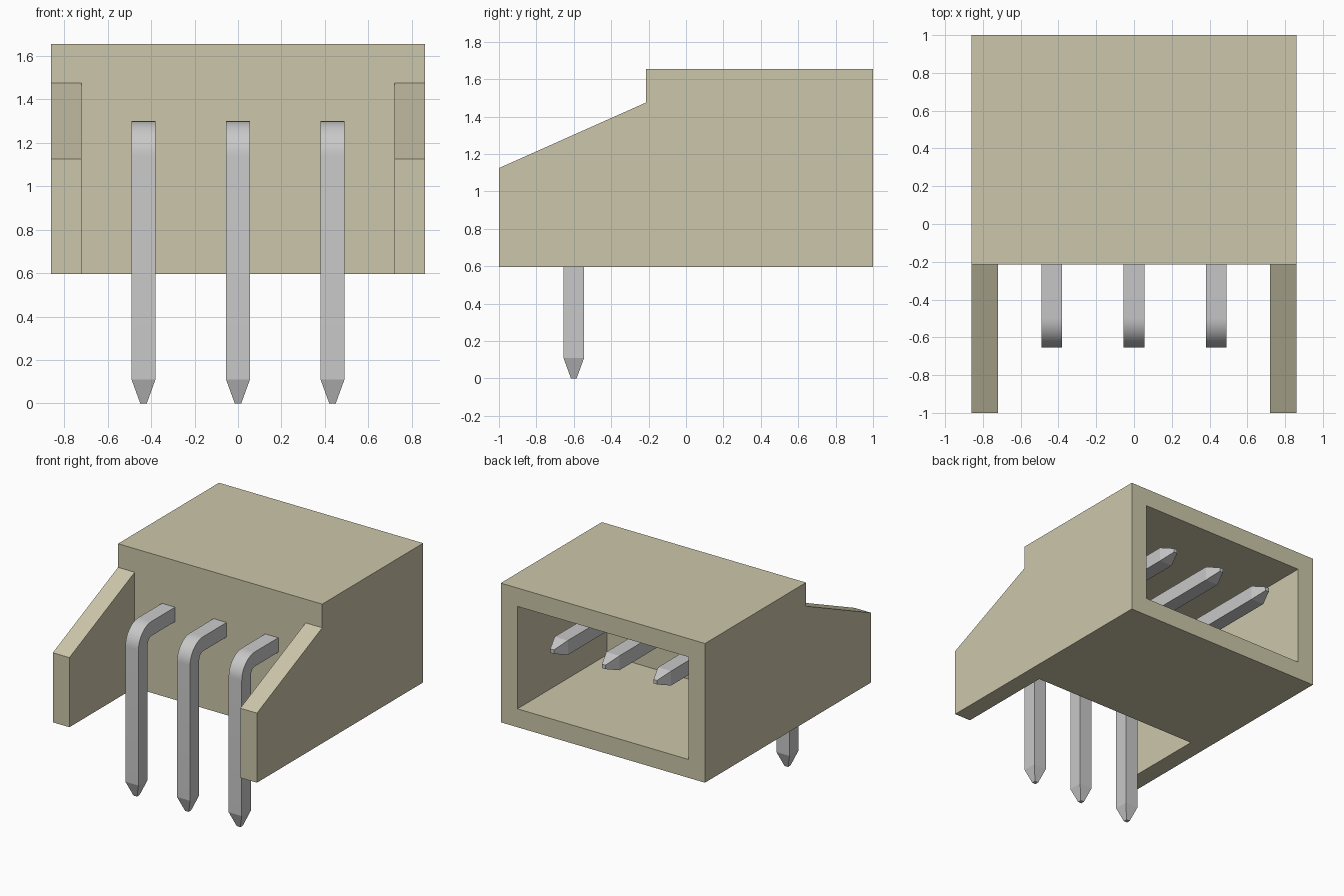
import bpy, bmesh, math
from mathutils import Vector

if "Cube" in bpy.data.objects:
    bpy.data.objects.remove(bpy.data.objects["Cube"], do_unlink=True)


def material(name, rgb):
    m = bpy.data.materials.new(name)
    m.use_nodes = True
    m.diffuse_color = (*rgb, 1)
    bsdf = m.node_tree.nodes["Principled BSDF"]
    bsdf.inputs["Base Color"].default_value = (*rgb, 1)
    bsdf.inputs["Roughness"].default_value = 0.6
    return m


def finish(bm, name, mat):
    bmesh.ops.recalc_face_normals(bm, faces=bm.faces[:])
    me = bpy.data.meshes.new(name)
    bm.to_mesh(me)
    bm.free()
    me.materials.append(mat)
    ob = bpy.data.objects.new(name, me)
    bpy.context.collection.objects.link(ob)
    return ob


beige = material("beige plastic", (0.60, 0.565, 0.40))
metal = material("grey metal", (0.58, 0.58, 0.585))

# Main dimensions
HALF_X, INNER_X, WALL = 0.86, 0.72, 0.14
FRONT, BACK, BOTTOM, TOP = -0.215, 1.0, 0.595, 1.655
ARM_TOP, ARM_LOW = 1.475, 1.125

# Housing block, sliced so the arms can be pulled out of its front
bm = bmesh.new()
bmesh.ops.create_cube(bm, size=1)
for v in bm.verts:
    v.co = Vector((v.co.x * 2 * HALF_X,
                   BACK if v.co.y > 0 else FRONT,
                   TOP if v.co.z > 0 else BOTTOM))
for co, no in (((INNER_X, 0, 0), (1, 0, 0)), ((-INNER_X, 0, 0), (1, 0, 0)),
               ((0, 0, ARM_TOP), (0, 0, 1))):
    bmesh.ops.bisect_plane(bm, geom=bm.verts[:] + bm.edges[:] + bm.faces[:],
                           plane_co=co, plane_no=no)

# Side arms with sloping tops
arms = []
for f in bm.faces:
    c = f.calc_center_median()
    if f.normal.y < -0.9 and abs(c.x) > INNER_X and c.z < ARM_TOP:
        arms.append(f)
for f in bmesh.ops.extrude_discrete_faces(bm, faces=arms)["faces"]:
    for v in f.verts:
        v.co.y = -1.0
        if v.co.z > 1:
            v.co.z = ARM_LOW
bmesh.ops.dissolve_limit(bm, angle_limit=0.01, verts=bm.verts[:], edges=bm.edges[:])
bm.normal_update()

# Open socket in the back
back = max(bm.faces, key=lambda f: f.calc_center_median().y)
bmesh.ops.inset_individual(bm, faces=[back], thickness=WALL, use_even_offset=True)
for f in bmesh.ops.extrude_discrete_faces(bm, faces=[back])["faces"]:
    for v in f.verts:
        v.co.y = FRONT + WALL
finish(bm, "housing", beige)

# Pin path: (y, z, direction angle, half width)
HALF, TIP, TAPER = 0.055, 0.015, 0.11
PIN_Y, PIN_Z, BEND, STEPS = -0.60, 1.245, 0.105, 10
path = [(PIN_Y, 0, math.pi / 2, TIP), (PIN_Y, TAPER, math.pi / 2, HALF)]
for i in range(STEPS + 1):
    a = math.pi / 2 * (1 - i / STEPS)
    path.append((PIN_Y + BEND - BEND * math.sin(a),
                 PIN_Z - BEND + BEND * math.cos(a), a, HALF))
path += [(0.99 - TAPER, PIN_Z, 0, HALF), (0.99, PIN_Z, 0, TIP)]


def pin(name, x):
    # Square section swept along the bent path
    bm = bmesh.new()
    rings = []
    for y, z, a, h in path:
        side = Vector((0, -math.sin(a), math.cos(a)))
        rings.append([bm.verts.new(Vector((x + sx * h, y, z)) + side * sn * h)
                      for sx, sn in ((-1, -1), (1, -1), (1, 1), (-1, 1))])
    for r, s in zip(rings, rings[1:]):
        for k in range(4):
            n = (k + 1) % 4
            bm.faces.new((r[k], r[n], s[n], s[k]))
    bm.faces.new(rings[0])
    bm.faces.new(rings[-1])
    ob = finish(bm, name, metal)
    ob.data.shade_smooth()
    ob.data.set_sharp_from_angle(angle=math.radians(15))


for name, x in (("right_pin", -0.435), ("middle_pin", 0), ("left_pin", 0.435)):
    pin(name, x)
